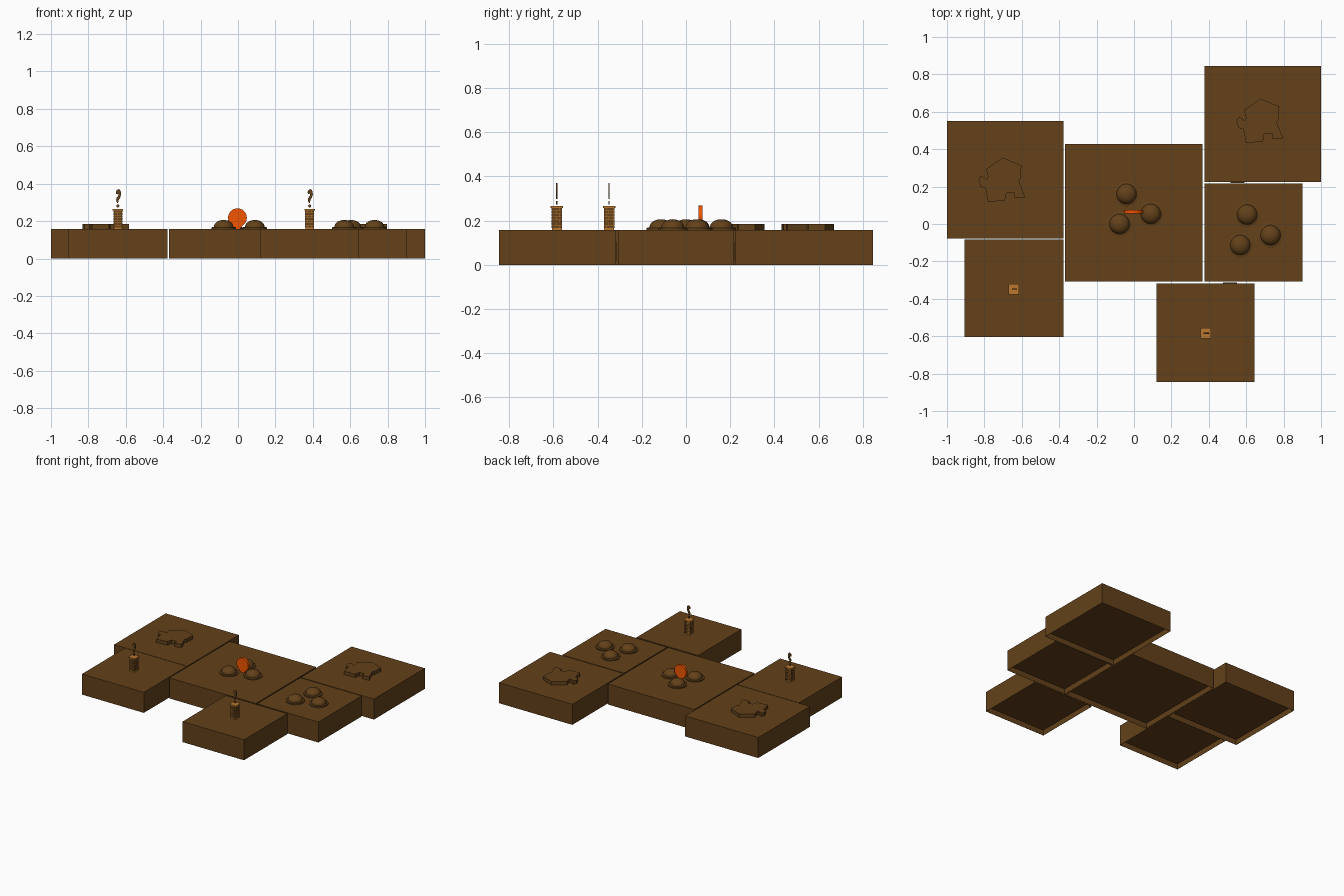
import bpy, bmesh, math
from mathutils import Matrix

if "Cube" in bpy.data.objects:
    bpy.data.objects.remove(bpy.data.objects["Cube"])

H = 0.158       # tile height
RECESS = 0.042  # height of the underside panel


def mat(name, r, g, b):
    m = bpy.data.materials.new(name)
    m.diffuse_color = (r, g, b, 1)
    m.use_nodes = True
    m.node_tree.nodes["Principled BSDF"].inputs["Base Color"].default_value = m.diffuse_color
    return m


BROWN = mat("brown", 0.125, 0.053, 0.010)
ORANGE = mat("orange", 0.9, 0.09, 0.0)
CLAY = mat("clay", 0.5, 0.19, 0.03)


def finish(name, bm, material, smooth=False, recalc=True):
    if recalc:
        bmesh.ops.recalc_face_normals(bm, faces=bm.faces)
    me = bpy.data.meshes.new(name)
    bm.to_mesh(me)
    bm.free()
    me.materials.append(material)
    ob = bpy.data.objects.new(name, me)
    bpy.context.collection.objects.link(ob)
    if smooth:
        bpy.context.view_layer.objects.active = ob
        ob.select_set(True)
        bpy.ops.object.shade_smooth_by_angle(angle=math.radians(35))
        ob.select_set(False)
    return ob


def add_box(bm, x0, x1, y0, y1, z0, z1):
    m = Matrix.Translation(((x0 + x1) / 2, (y0 + y1) / 2, (z0 + z1) / 2))
    return bmesh.ops.create_cube(bm, size=1, matrix=m @ Matrix.Diagonal((x1 - x0, y1 - y0, z1 - z0, 1)))


def prism(bm, pts, vec):
    f = bm.faces.new([bm.verts.new(p) for p in pts])
    r = bmesh.ops.extrude_face_region(bm, geom=[f])
    bmesh.ops.translate(bm, vec=vec, verts=[v for v in r["geom"] if isinstance(v, bmesh.types.BMVert)])


# Six tiles: thin skirt with a recessed underside panel
tiles = {
    "left_large_tile": (-1, -0.378, -0.078, 0.55),
    "left_small_tile": (-0.905, -0.378, -0.605, -0.082),
    "centre_tile": (-0.37, 0.367, -0.307, 0.427),
    "right_large_tile": (0.376, 1, 0.225, 0.845),
    "right_small_tile": (0.376, 0.90, -0.307, 0.217),
    "front_small_tile": (0.12, 0.643, -0.845, -0.318),
}
for name, (x0, x1, y0, y1) in tiles.items():
    bm = bmesh.new()
    add_box(bm, x0, x1, y0, y1, 0, H)
    bottom = [f for f in bm.faces if f.calc_center_median().z < 0.001]
    bmesh.ops.inset_region(bm, faces=bottom, thickness=0.002)
    bmesh.ops.inset_region(bm, faces=bottom, thickness=0.0, depth=-RECESS)
    finish(name, bm, BROWN, recalc=False)

# Small tabs in the gaps between tiles
for x, y in ((0.553, 0.2225), (0.513, -0.316)):
    bm = bmesh.new()
    add_box(bm, x - 0.037, x + 0.037, y - 0.003, y + 0.003, 0.02, 0.10)
    finish("tile_tab", bm, BROWN)

# Raised silhouettes on the large tiles
outline = [(0, .117), (.1, .075), (.095, .0), (.085, -.005), (.12, -.095), (.065, -.1), (.06, -.07), (.02, -.072),
           (.012, -.112), (-.078, -.12), (-.092, -.045), (-.118, -.04), (-.13, -.005), (-.118, .018),
           (-.098, .012), (-.086, .0), (-.076, .012), (-.09, .055)]
for x, y in ((-0.702, 0.238), (0.677, 0.553)):
    bm = bmesh.new()
    prism(bm, [(x + a, y + b, H - 0.002) for a, b in outline], (0, 0, 0.029))
    finish("raised_silhouette", bm, BROWN)

# Domes with a stepped brim
for x, y in ((-.04, .16), (.09, .054), (-.077, .0), (.605, .05), (.73, -.06), (.568, -.113)):
    prof = [(.066, 0), (.066, .008), (.060, .010), (.054, .010)]
    prof += [(.052 * math.cos(a), .012 + .036 * math.sin(a)) for a in [i * math.pi / 16 for i in range(8)]]
    prof.append((0, .048))
    bm = bmesh.new()
    vs = [bm.verts.new((x + r, y, H + z)) for r, z in prof]
    es = [bm.edges.new(p) for p in zip(vs, vs[1:])]
    bmesh.ops.spin(bm, geom=vs + es, cent=(x, y, 0), axis=(0, 0, 1), angle=2 * math.pi, steps=32)
    bmesh.ops.remove_doubles(bm, verts=bm.verts, dist=0.0002)
    finish("dome", bm, BROWN, True)

# Upright orange disc with a short tapered foot
bm = bmesh.new()
cx, cz, r = -0.003, 0.218, 0.05
pts = [(cx + r * math.cos(a), 0.057, cz + r * math.sin(a))
       for a in [math.radians(-55 + i * 290 / 32) for i in range(33)]]
pts += [(cx - 0.012, 0.057, H), (cx + 0.012, 0.057, H)]
prism(bm, pts, (0, 0.018, 0))
finish("orange_disc", bm, ORANGE, True)

# Chimneys: brick shaft, cap, smoke curl
curl = [(-.004, .297), (.001, .298), (.004, .312), (.012, .325), (.017, .342), (.016, .358), (.010, .368),
        (.002, .371), (-.006, .366), (-.011, .355), (-.009, .346), (-.003, .343), (.001, .347), (.003, .341),
        (.0, .333), (-.007, .324), (-.010, .312)]
for x, y in ((-0.642, -0.348), (0.383, -0.584)):
    bm = bmesh.new()
    w, c = 0.022, 0.028
    add_box(bm, x - w, x + w, y - w, y + w, H, .258)
    finish("chimney_shaft", bm, CLAY)
    bm = bmesh.new()
    for row in range(7):  # staggered bricks on the four faces
        z = H + 0.008 + row * 0.0132
        cuts = (-w, -.001, w) if row % 2 else (-w, -.013, .011, w)
        for a, b in zip(cuts, cuts[1:]):
            for s in (-1, 1):
                add_box(bm, x + a + .001, x + b - .001, y + s * w - .0015, y + s * w + .0015, z, z + .0112)
                add_box(bm, x + s * w - .0015, x + s * w + .0015, y + a + .001, y + b - .001, z, z + .0112)
    finish("chimney_bricks", bm, BROWN)
    bm = bmesh.new()
    add_box(bm, x - c, x + c, y - c, y + c, .258, .266)
    finish("chimney_cap", bm, CLAY)
    bm = bmesh.new()
    prism(bm, [(x + a, y - .003, z) for a, z in curl], (0, .006, 0))
    puff = [(x + .008 * math.cos(i * math.pi / 6), y - .003, .281 + .008 * math.sin(i * math.pi / 6)) for i in range(12)]
    prism(bm, puff, (0, .006, 0))
    finish("smoke_curl", bm, BROWN)
